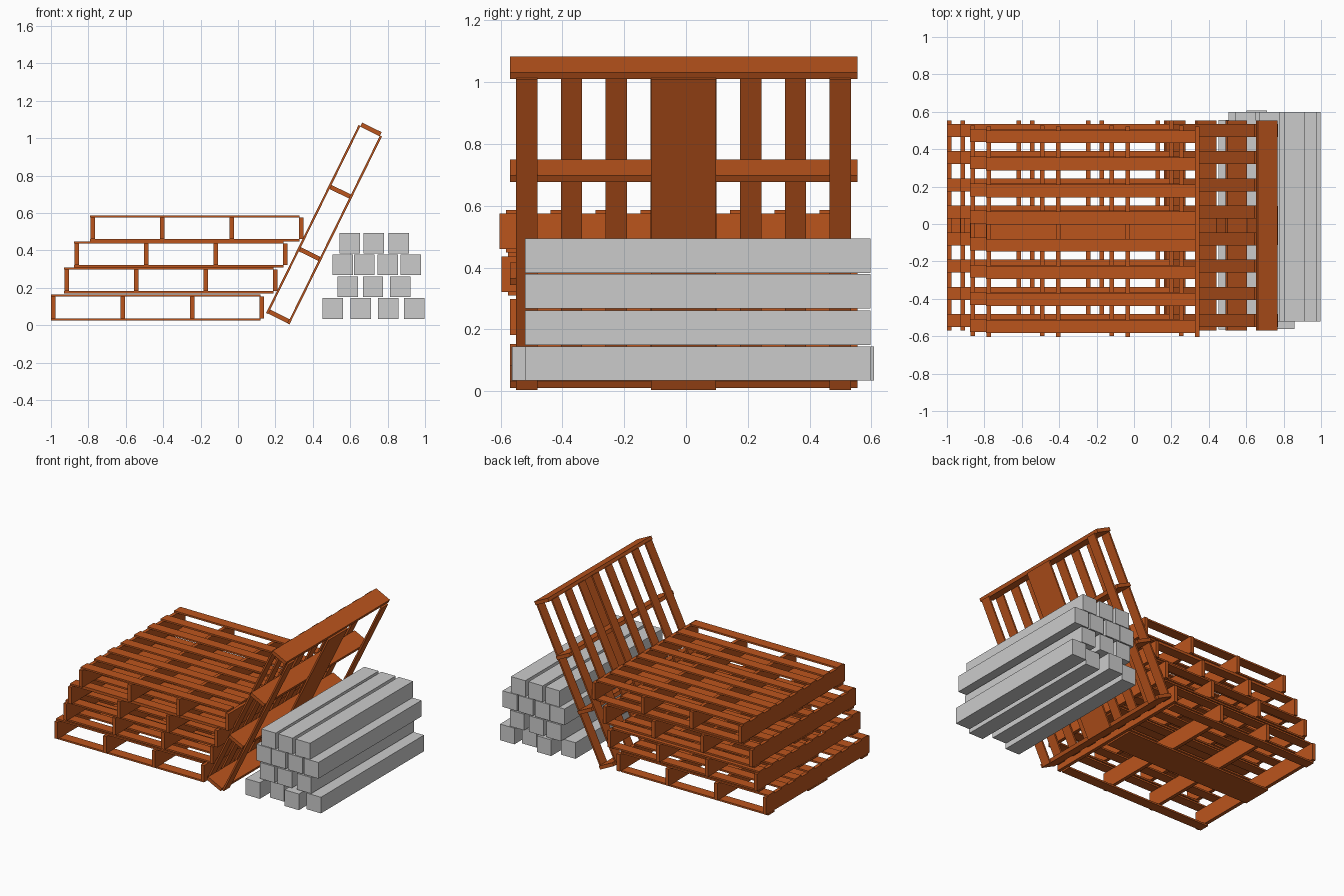
import bpy, bmesh, math
from mathutils import Matrix, Vector

if "Cube" in bpy.data.objects:
    bpy.data.objects.remove(bpy.data.objects["Cube"])

wood = bpy.data.materials.new("wood")
wood.diffuse_color = (0.50, 0.09, 0.012, 1)
wood.use_nodes = True
wood.node_tree.nodes["Principled BSDF"].inputs["Base Color"].default_value = wood.diffuse_color


def add_box(bm, x0, x1, y0, y1, z0, z1):
    size = (x1 - x0, y1 - y0, z1 - z0)
    mid = Vector(((x0 + x1) / 2, (y0 + y1) / 2, (z0 + z1) / 2))
    bmesh.ops.create_cube(bm, size=1, matrix=Matrix.Translation(mid) @ Matrix.Diagonal((*size, 1)))


def finish(bm, name, mat=None):
    mesh = bpy.data.meshes.new(name)
    bm.to_mesh(mesh)
    bm.free()
    if mat:
        mesh.materials.append(mat)
    ob = bpy.data.objects.new(name, mesh)
    bpy.context.collection.objects.link(ob)
    return ob


# Pallet: origin at its lower left edge, slats along x, stringers along y
H, T, SLAT = 0.139, 0.0115, 0.0345


def pallet(name, x, y, z, tilt=0):
    bm = bmesh.new()
    # four upright stringers; the last one caps the slat ends
    for i in range(4):
        sx = 0.0015 + i * 0.3715
        add_box(bm, sx, sx + 0.024, -0.5625, 0.5625, T, H - T)
    # eight evenly spaced top slats
    for i in range(8):
        c = (i - 3.5) * 0.145
        add_box(bm, 0, 1.12, c - SLAT, c + SLAT, H - T, H)
    # bottom deck: two outer slats and one wide centre board
    for c, w in ((-0.5075, SLAT), (0, 0.105), (0.5075, SLAT)):
        add_box(bm, 0, 1.12, c - w, c + w, 0, T)
    ob = finish(bm, name, wood)
    ob.location = (x, y, z)
    ob.rotation_euler.y = -math.radians(tilt)


# Stack of four pallets, plus one leaning on it
stack = [(-1.0, -0.008, 0.025), (-0.93, -0.008, 0.170), (-0.876, -0.035, 0.309), (-0.79, -0.041, 0.448)]
for i, p in enumerate(stack):
    pallet(f"stacked_pallet_{i + 1}", *p)
pallet("leaning_pallet", 0.275, -0.008, 0.004, 63.8)

# Stack of beams: per layer, bottom height and (left edge, front end) of each beam
layers = [
    (0.034, [(0.453, -0.565), (0.601, -0.512), (0.748, -0.562), (0.888, -0.522)]),
    (0.150, [(0.533, -0.522), (0.667, -0.522), (0.814, -0.522)]),
    (0.268, [(0.506, -0.522), (0.620, -0.522), (0.747, -0.522), (0.869, -0.522)]),
    (0.383, [(0.543, -0.522), (0.672, -0.522), (0.805, -0.522)]),
]
for n, (z, row) in enumerate(layers):
    for i, (x, y) in enumerate(row):
        bm = bmesh.new()
        add_box(bm, x, x + 0.109, y, y + 1.12, z, z + 0.111)
        finish(bm, f"beam_{n + 1}_{i + 1}")
